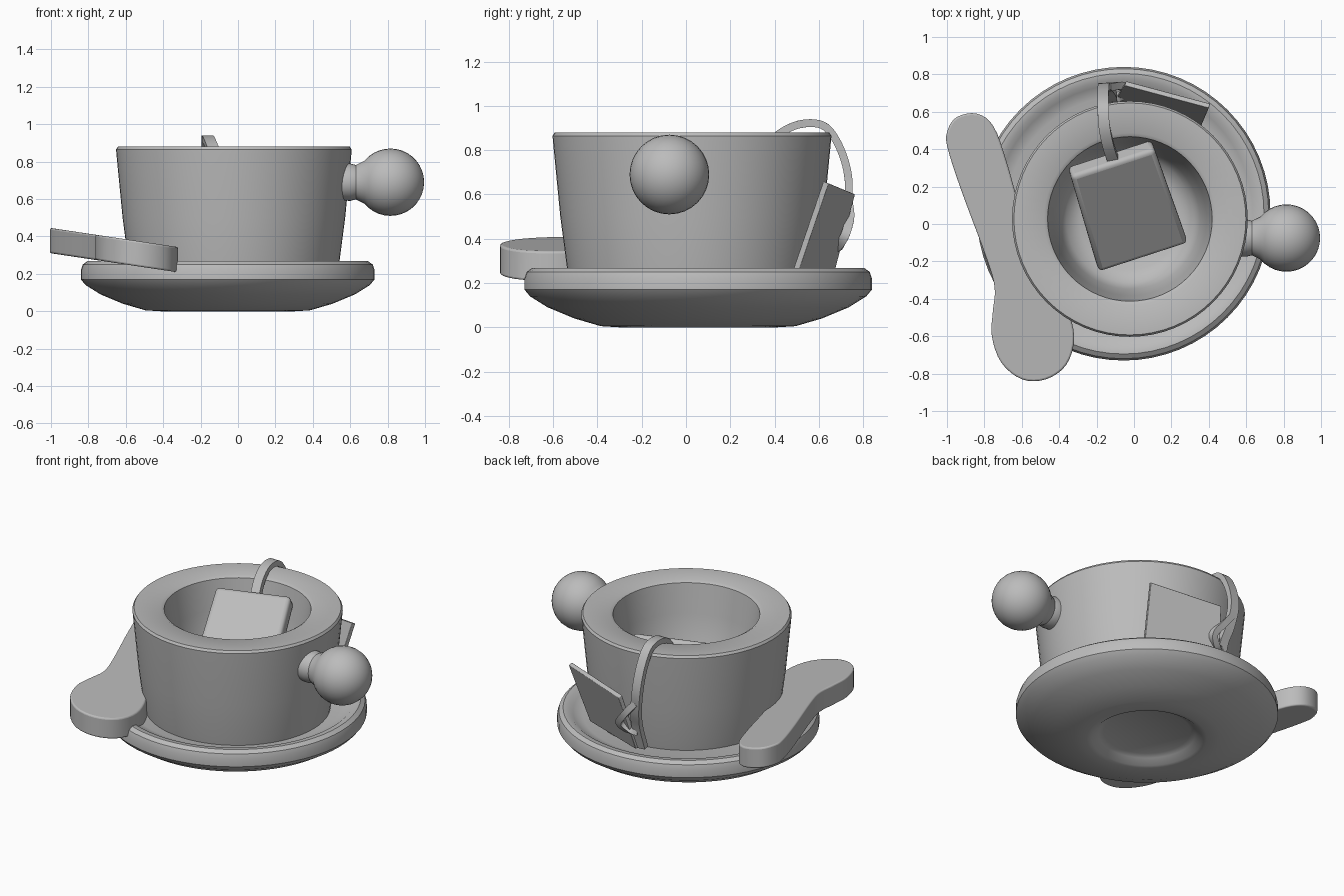
import bpy, bmesh, math
from mathutils import Vector, Matrix

cube = bpy.data.objects.get("Cube")
if cube:
    bpy.data.objects.remove(cube, do_unlink=True)

grey = bpy.data.materials.new("plain_grey")
grey.use_nodes = True
COLOUR = (0.5, 0.5, 0.5, 1)
grey.diffuse_color = COLOUR
grey.node_tree.nodes["Principled BSDF"].inputs["Base Color"].default_value = COLOUR


def finish(name, bm, bevel=0, angle=35, segments=3):
    bmesh.ops.recalc_face_normals(bm, faces=bm.faces)
    mesh = bpy.data.meshes.new(name)
    bm.to_mesh(mesh)
    bm.free()
    ob = bpy.data.objects.new(name, mesh)
    bpy.context.collection.objects.link(ob)
    mesh.materials.append(grey)
    if bevel:
        mod = ob.modifiers.new("soft_edges", "BEVEL")
        mod.width, mod.segments, mod.limit_method = bevel, segments, "ANGLE"
    bpy.ops.object.select_all(action="DESELECT")
    ob.select_set(True)
    bpy.context.view_layer.objects.active = ob
    bpy.ops.object.shade_smooth_by_angle(angle=math.radians(angle))
    return ob


def lathe(name, profile, place, steps=64):
    """Spin (radius, height) points around z, then place the result."""
    bm = bmesh.new()
    verts = [bm.verts.new((r, 0, z)) for r, z in profile]
    edges = [bm.edges.new(pair) for pair in zip(verts, verts[1:])]
    bmesh.ops.spin(bm, geom=verts + edges, axis=(0, 0, 1), cent=(0, 0, 0),
                   angle=math.tau, steps=steps)
    bmesh.ops.remove_doubles(bm, verts=bm.verts, dist=1e-4)
    bmesh.ops.transform(bm, matrix=place, verts=bm.verts)
    return finish(name, bm)


def slab(name, corners, offset, bevel):
    """Polygon extruded by an offset."""
    bm = bmesh.new()
    face = bm.faces.new([bm.verts.new(c) for c in corners])
    new = bmesh.ops.extrude_face_region(bm, geom=[face], use_keep_orig=True)["geom"]
    moved = [v for v in new if isinstance(v, bmesh.types.BMVert)]
    bmesh.ops.translate(bm, verts=moved, vec=offset)
    return finish(name, bm, bevel)


def smooth_path(points, steps=6, closed=False):
    """Catmull-Rom points through a short control path."""
    pts = [Vector(p) for p in points]
    n = len(pts)
    pick = (lambda i: pts[i % n]) if closed else (lambda i: pts[min(max(i, 0), n - 1)])
    out = []
    for i in range(n if closed else n - 1):
        a, b, c, d = (pick(i + k) for k in (-1, 0, 1, 2))
        for s in range(steps):
            t = s / steps
            out.append(0.5 * (2 * b + (c - a) * t + (2 * a - 5 * b + 4 * c - d) * t * t
                              + (3 * b - a - 3 * c + d) * t ** 3))
    return out if closed else out + [pts[-1]]


# Saucer with rounded rim, dished top and recessed foot
lathe("saucer", [(0, 0.05), (0.26, 0.05), (0.29, 0.035), (0.33, 0.005), (0.36, 0),
                 (0.44, 0.005), (0.56, 0.04), (0.68, 0.09), (0.76, 0.14),
                 (0.785, 0.17), (0.785, 0.22), (0.775, 0.25), (0.75, 0.268),
                 (0.715, 0.265), (0.69, 0.245), (0.63, 0.225), (0, 0.22)],
      Matrix.Translation((-0.055, 0.055, 0)))

# Thick tapered cup with a hollow bowl
lathe("cup", [(0, 0.19), (0.55, 0.19), (0.565, 0.27), (0.595, 0.5), (0.628, 0.84),
              (0.63, 0.865), (0.62, 0.88), (0.46, 0.88), (0.44, 0.868), (0.41, 0.68),
              (0.375, 0.47), (0.34, 0.4), (0.27, 0.36), (0, 0.35)],
      Matrix.Translation((-0.022, 0.027, 0)))

# Ball handle on a flared neck, one continuous turned shape
ball = [(0.18 * math.sin(a), 0.815 + 0.18 * -math.cos(a))
        for a in (math.radians(d) for d in range(40, 181, 10))]
lathe("ball_handle", [(0, 0.53), (0.095, 0.53), (0.1, 0.6), (0.092, 0.63)] + ball,
      Matrix.Translation((0, -0.075, 0.69)) @ Matrix.Rotation(math.pi / 2, 4, "Y"), 32)

# Flat spoon resting across the saucer rim, sloping down towards the cup
outline = smooth_path([(-1, 0.49, 0), (-0.95, 0.57, 0), (-0.84, 0.59, 0), (-0.75, 0.52, 0),
                       (-0.68, 0.33, 0), (-0.6, 0.05, 0), (-0.5, -0.22, 0),
                       (-0.37, -0.43, 0), (-0.32, -0.6, 0), (-0.36, -0.75, 0),
                       (-0.47, -0.83, 0), (-0.6, -0.83, 0), (-0.71, -0.74, 0),
                       (-0.76, -0.6, 0), (-0.755, -0.47, 0), (-0.745, -0.34, 0),
                       (-0.79, -0.18, 0), (-0.92, 0.17, 0), (-0.995, 0.4, 0)], 4, True)
slab("spoon", [(p.x, p.y, 0.31 - 0.15 * (p.x + 1)) for p in outline],
     (0, 0, 0.135), 0.01)

# Tea bag leaning on the back wall of the bowl
bm = bmesh.new()
bmesh.ops.create_cube(bm, size=1)
bmesh.ops.scale(bm, vec=(0.5, 0.66, 0.11), verts=bm.verts)
for v in bm.verts:
    if v.co.y > 0:
        v.co.x *= 0.94
tilt = Matrix.Rotation(math.radians(18), 4, "Z") @ Matrix.Rotation(math.radians(36), 4, "X")
bmesh.ops.transform(bm, matrix=Matrix.Translation((-0.04, 0.1, 0.61)) @ tilt, verts=bm.verts)
finish("tea_bag", bm, 0.025)

# Paper tag leaning between saucer and cup
slab("tag", [(-0.11, 0.645, 0.25), (0.34, 0.48, 0.25), (0.4, 0.62, 0.66), (-0.05, 0.74, 0.61)],
     (0.008, 0.024, -0.01), 0.004)


def ribbon(name, points, wide, thick):
    """Rectangular band swept along a path, kept wide across x."""
    path = smooth_path(points)
    bm = bmesh.new()
    rings = []
    for i, p in enumerate(path):
        along = (path[min(i + 1, len(path) - 1)] - path[max(i - 1, 0)]).normalized()
        side = (Vector((1, 0, 0)) - along * along.x).normalized()
        up = along.cross(side)
        rings.append([bm.verts.new(p + side * wide * a + up * thick * b)
                      for a, b in ((-0.5, -0.5), (0.5, -0.5), (0.5, 0.5), (-0.5, 0.5))])
    for r, s in zip(rings, rings[1:]):
        for k in range(4):
            bm.faces.new((r[k], r[k - 1], s[k - 1], s[k]))
    bm.faces.new(rings[0])
    bm.faces.new(rings[-1])
    return finish(name, bm)


# String over the rim, and its short tie to the tag
ribbon("string", [(-0.11, 0.34, 0.8), (-0.14, 0.43, 0.88), (-0.16, 0.53, 0.92),
                  (-0.165, 0.63, 0.905), (-0.165, 0.7, 0.8), (-0.16, 0.735, 0.66),
                  (-0.14, 0.72, 0.52), (-0.12, 0.68, 0.4), (-0.13, 0.64, 0.25)], 0.06, 0.035)
ribbon("tag_tie", [(-0.15, 0.73, 0.58), (-0.08, 0.74, 0.5), (-0.02, 0.72, 0.42),
                   (-0.06, 0.69, 0.37), (-0.12, 0.67, 0.36)], 0.04, 0.04)
